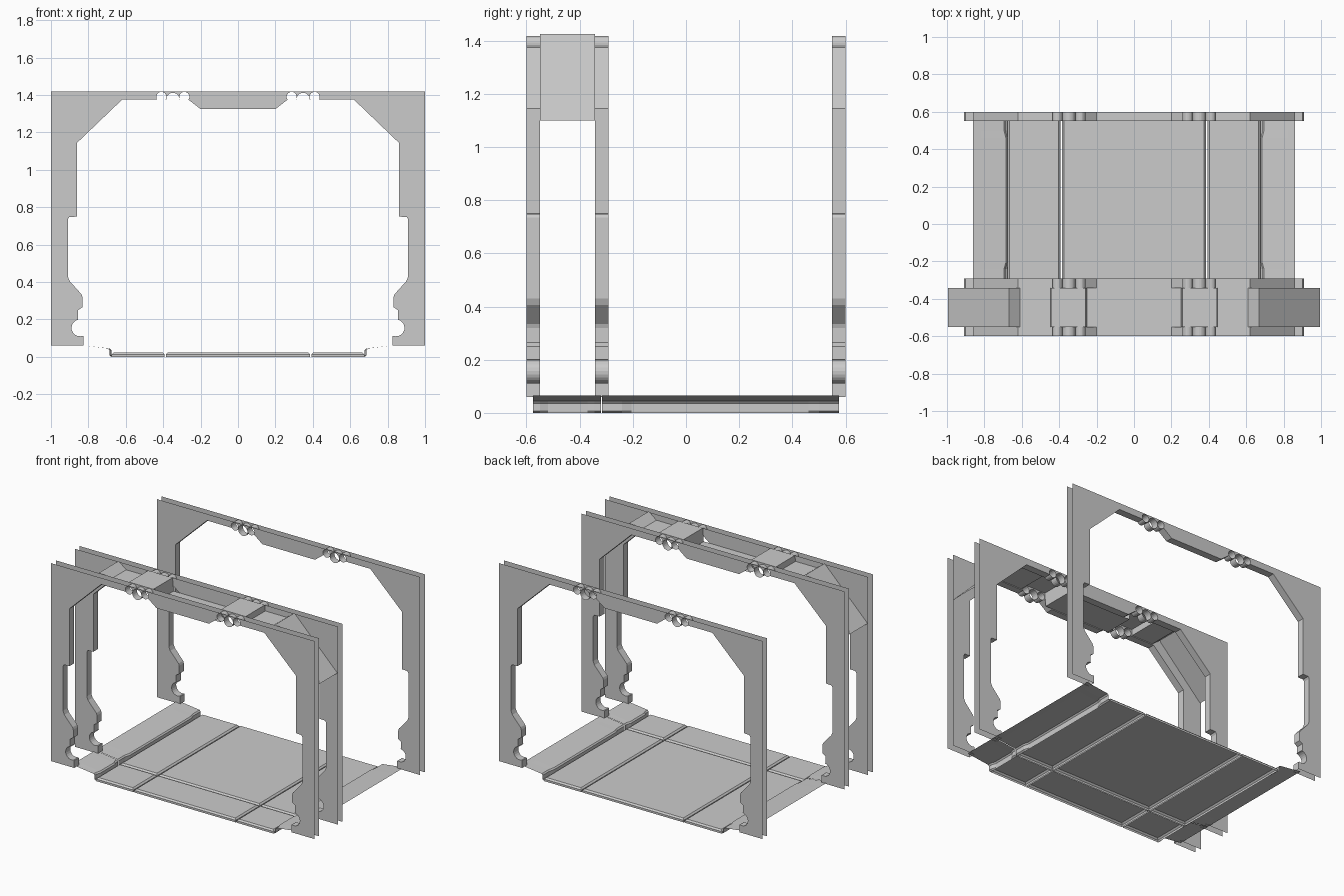
import bpy, bmesh
from math import radians, cos, sin

if "Cube" in bpy.data.objects:
    bpy.data.objects.remove(bpy.data.objects["Cube"])


def finish(name, bm, mirror=True):
    bmesh.ops.remove_doubles(bm, verts=bm.verts[:], dist=0.0002)
    me = bpy.data.meshes.new(name)
    bm.to_mesh(me)
    bm.free()
    ob = bpy.data.objects.new(name, me)
    bpy.context.collection.objects.link(ob)
    if mirror:
        mod = ob.modifiers.new("mirror", "MIRROR")
        mod.use_clip = True
    return ob


def arc(cx, cz, r, a0, a1, n):
    return [(cx + r * cos(radians(a0 + (a1 - a0) * i / n)),
             cz + r * sin(radians(a0 + (a1 - a0) * i / n))) for i in range(n + 1)]


def strip(bm, pts, y0, y1):
    """Sweep an open x-z profile from y0 to y1."""
    a = [bm.verts.new((x, y0, z)) for x, z in pts]
    b = [bm.verts.new((x, y1, z)) for x, z in pts]
    for i in range(len(pts) - 1):
        bm.faces.new((a[i], b[i], b[i + 1], a[i + 1]))


# Frame opening profile (right half), from top centre down to the foot
pipes = [(0.287, 1.39, 0.027, 214, -34), (0.348, 1.377, 0.035, 183, -3),
         (0.41, 1.39, 0.027, 214, -34)]
inner = [(0, 1.325), (0.2, 1.325)]
for p in pipes:
    inner += arc(*p, 12)
inner += [(0.62, 1.375), (0.86, 1.145), (0.86, 0.75), (0.902, 0.748), (0.91, 0.735),
          (0.91, 0.43), (0.9, 0.405), (0.837, 0.335), (0.832, 0.32), (0.832, 0.265),
          (0.855, 0.25), (0.855, 0.2)]
inner += arc(0.845, 0.155, 0.045, 85, -110, 12)
inner += [(0.825, 0.11), (0.825, 0.06)]
outer = [(1, 0.06), (1, 1.42), (0, 1.42)]

# Portal frames: two sheets joined by the inner rim, open outside
for label, y in (("front", -0.6), ("middle", -0.342), ("rear", 0.55)):
    bm = bmesh.new()
    for yy in (y, y + 0.05):
        vs = [bm.verts.new((x, yy, z)) for x, z in inner + outer]
        f = bm.faces.new(vs)
        f.normal_update()
        if (f.normal.y > 0) != (yy > y):
            f.normal_flip()
        bmesh.ops.triangulate(bm, faces=[f])
    strip(bm, inner, y, y + 0.05)
    finish(label + "_frame", bm)

    # Lower halves of the ceiling pipes
    bm = bmesh.new()
    for cx, cz, r, a0, a1 in pipes:
        strip(bm, arc(cx, cz, r, a0, a1 + 360, 10), y, y + 0.05)
    finish(label + "_pipes", bm)

# Folded ceiling panel between the first two frames
bm = bmesh.new()
strip(bm, [(0, 1.33), (0.25, 1.33), (0.258, 1.42), (0.443, 1.42), (0.447, 1.38),
           (0.61, 1.38), (0.668, 1.425), (0.995, 1.1)], -0.55, -0.342)
finish("ceiling_panel", bm)


# Floor plates with chamfered skirts
def plate(bm, x0, x1, y0, y1):
    rings = []
    for inset, z in ((0, 0), (0, 0.014), (0.01, 0.024)):
        a, b, c, d = x0 + inset, x1 - inset, y0 + inset, y1 - inset
        rings.append([bm.verts.new(v) for v in
                      ((a, c, z), (b, c, z), (b, d, z), (a, d, z))])
    for lo, hi in zip(rings, rings[1:]):
        for i in range(4):
            j = (i + 1) % 4
            bm.faces.new((lo[i], lo[j], hi[j], hi[i]))
    bm.faces.new(rings[-1])


bm = bmesh.new()
for y0, y1 in ((-0.575, -0.322), (-0.314, 0.575)):
    plate(bm, -0.385, 0.385, y0, y1)
    for x0, x1 in ((0.393, 0.675), (-0.675, -0.393)):
        plate(bm, x0, x1, y0, y1)
finish("floor_plates", bm, False)

# Side ledges, with a lip that steps inward along the middle of each bay
bm = bmesh.new()
bays = [[(-0.575, 1), (-0.55, 1), (-0.52, 0), (-0.37, 0), (-0.345, 1), (-0.32, 1)],
        [(-0.316, 1), (-0.24, 1), (-0.205, 0), (0.46, 0), (0.5, 1), (0.575, 1)]]
for bay in bays:
    prev = None
    for y, k in bay:
        o = 0.01 * k
        pts = [(0.676, 0), (0.677 + o, 0.008), (0.677 + o, 0.036),
               (0.685 + o, 0.045), (0.82, 0.06), (0.86, 0.065)]
        row = [bm.verts.new((x, y, z)) for x, z in pts]
        if prev:
            for i in range(len(pts) - 1):
                bm.faces.new((prev[i], prev[i + 1], row[i + 1], row[i]))
        prev = row
finish("side_ledges", bm)
